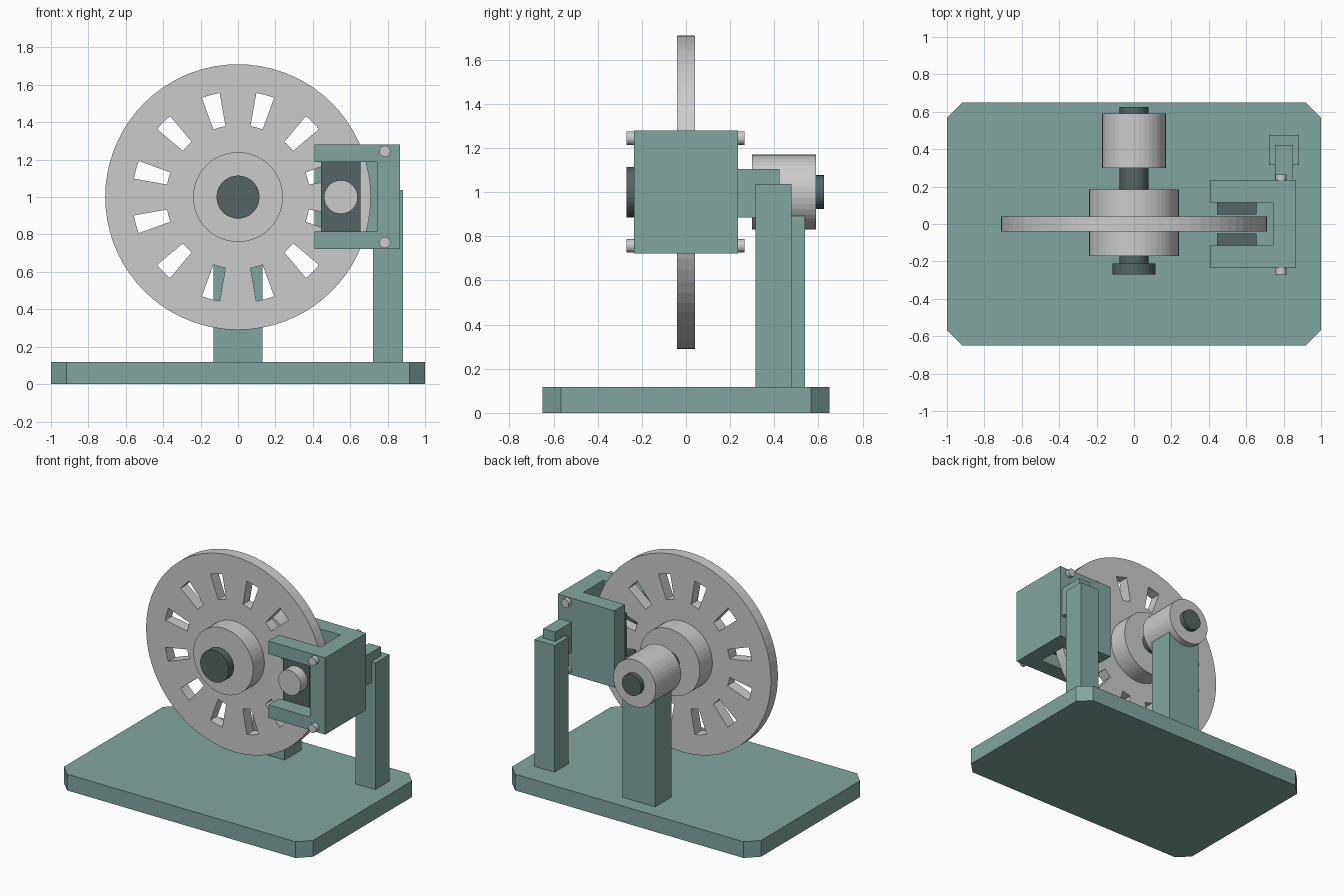
import bpy, bmesh
from math import sin, cos, pi, radians
from mathutils import Matrix, Vector

if "Cube" in bpy.data.objects:
    bpy.data.objects.remove(bpy.data.objects["Cube"])


def material(name, rgb):
    m = bpy.data.materials.new(name)
    m.diffuse_color = (*rgb, 1)
    m.use_nodes = True
    m.node_tree.nodes["Principled BSDF"].inputs["Base Color"].default_value = m.diffuse_color
    return m


TEAL = material("painted_teal", (0.22, 0.38, 0.35))
DARK = material("dark_steel", (0.09, 0.13, 0.125))
AXIS_Z = 1.0


def finish(name, bm, mat=None):
    bmesh.ops.recalc_face_normals(bm, faces=bm.faces[:])
    me = bpy.data.meshes.new(name)
    bm.to_mesh(me)
    bm.free()
    ob = bpy.data.objects.new(name, me)
    bpy.context.collection.objects.link(ob)
    if mat:
        me.materials.append(mat)
    return ob


def box(name, x, y, z, mat=None):
    bm = bmesh.new()
    size = [b - a for a, b in (x, y, z)]
    mid = [(a + b) / 2 for a, b in (x, y, z)]
    bmesh.ops.create_cube(bm, size=1, matrix=Matrix.Translation(mid) @ Matrix.Diagonal((*size, 1)))
    return finish(name, bm, mat)


def rod(name, x, z, r, y0, y1, sides, mat=None):
    """Cylinder lying along y."""
    bm = bmesh.new()
    m = Matrix.Translation((x, (y0 + y1) / 2, z)) @ Matrix.Rotation(pi / 2, 4, 'X')
    bmesh.ops.create_cone(bm, cap_ends=True, segments=sides, radius1=r, radius2=r,
                          depth=y1 - y0, matrix=m)
    return finish(name, bm, mat)


def cut(ob, cutter):
    mod = ob.modifiers.new("cut", 'BOOLEAN')
    mod.operation = 'DIFFERENCE'
    mod.solver = 'EXACT'
    mod.object = cutter
    cutter.hide_render = True
    bpy.context.view_layer.objects.active = ob
    bpy.ops.object.modifier_apply(modifier=mod.name)
    bpy.data.objects.remove(cutter, do_unlink=True)


# base plate with clipped corners
base = box("base_plate", (-1, 1), (-0.65, 0.65), (0, 0.118), TEAL)
bm = bmesh.new()
bm.from_mesh(base.data)
corners = [e for e in bm.edges if abs(e.verts[0].co.z - e.verts[1].co.z) > 0.05]
bmesh.ops.bevel(bm, geom=corners, offset=0.083, segments=1, affect='EDGES')
bm.to_mesh(base.data)
bm.free()

# brake disc: rings of 5 degree sectors, leaving twelve open slots
N = 72
bm = bmesh.new()
rings = [[bm.verts.new((r * cos(2 * pi * i / N), -0.04, AXIS_Z + r * sin(2 * pi * i / N)))
          for i in range(N)] for r in (0.08, 0.385, 0.565, 0.71)]
for k in range(3):
    for i in range(N):
        if k == 1 and i % 6 in (2, 3):
            continue
        j = (i + 1) % N
        bm.faces.new((rings[k][i], rings[k][j], rings[k + 1][j], rings[k + 1][i]))
ext = bmesh.ops.extrude_face_region(bm, geom=bm.faces[:], use_keep_orig=True)
bmesh.ops.translate(bm, vec=Vector((0, 0.08, 0)),
                    verts=[g for g in ext["geom"] if isinstance(g, bmesh.types.BMVert)])
finish("brake_disc", bm)

# hub, shaft, end nut and bearing
rod("hub", 0, AXIS_Z, 0.24, -0.17, 0.185, 48)
rod("shaft", 0, AXIS_Z, 0.077, -0.24, 0.625, 32, DARK)
rod("shaft_nut", 0, AXIS_Z, 0.115, -0.27, -0.21, 32, DARK)
rod("bearing_housing", 0, AXIS_Z, 0.17, 0.30, 0.59, 40)
box("bearing_pedestal", (-0.13, 0.13), (0.35, 0.54), (0.11, 0.895), TEAL)

# caliper body: disc slot plus an open window in the front plate
caliper = box("caliper_body", (0.41, 0.865), (-0.235, 0.235), (0.723, 1.28), TEAL)
cut(caliper, box("disc_slot_cutter", (0.3, 0.743), (-0.115, 0.115), (0.5, 1.5)))
cut(caliper, box("window_cutter", (0.3, 0.743), (-0.4, 0.05), (0.817, 1.187)))

# pads, pistons and bolts
for side, label in ((-1, "front"), (1, "back")):
    y = sorted((side * 0.05, side * 0.115))
    box(label + "_brake_pad", (0.443, 0.655), y, (0.817, 1.187), DARK)
rod("piston", 0.55, AXIS_Z, 0.09, -0.195, -0.11, 32)
for z, label in ((0.757, "lower"), (1.245, "upper")):
    rod(label + "_caliper_bolt", 0.785, z, 0.03, -0.27, 0.265, 14)

# caliper support
box("caliper_post", (0.722, 0.882), (0.315, 0.477), (0.11, 1.037), TEAL)
box("caliper_bracket", (0.755, 0.85), (0.23, 0.423), (0.885, 1.105), TEAL)
